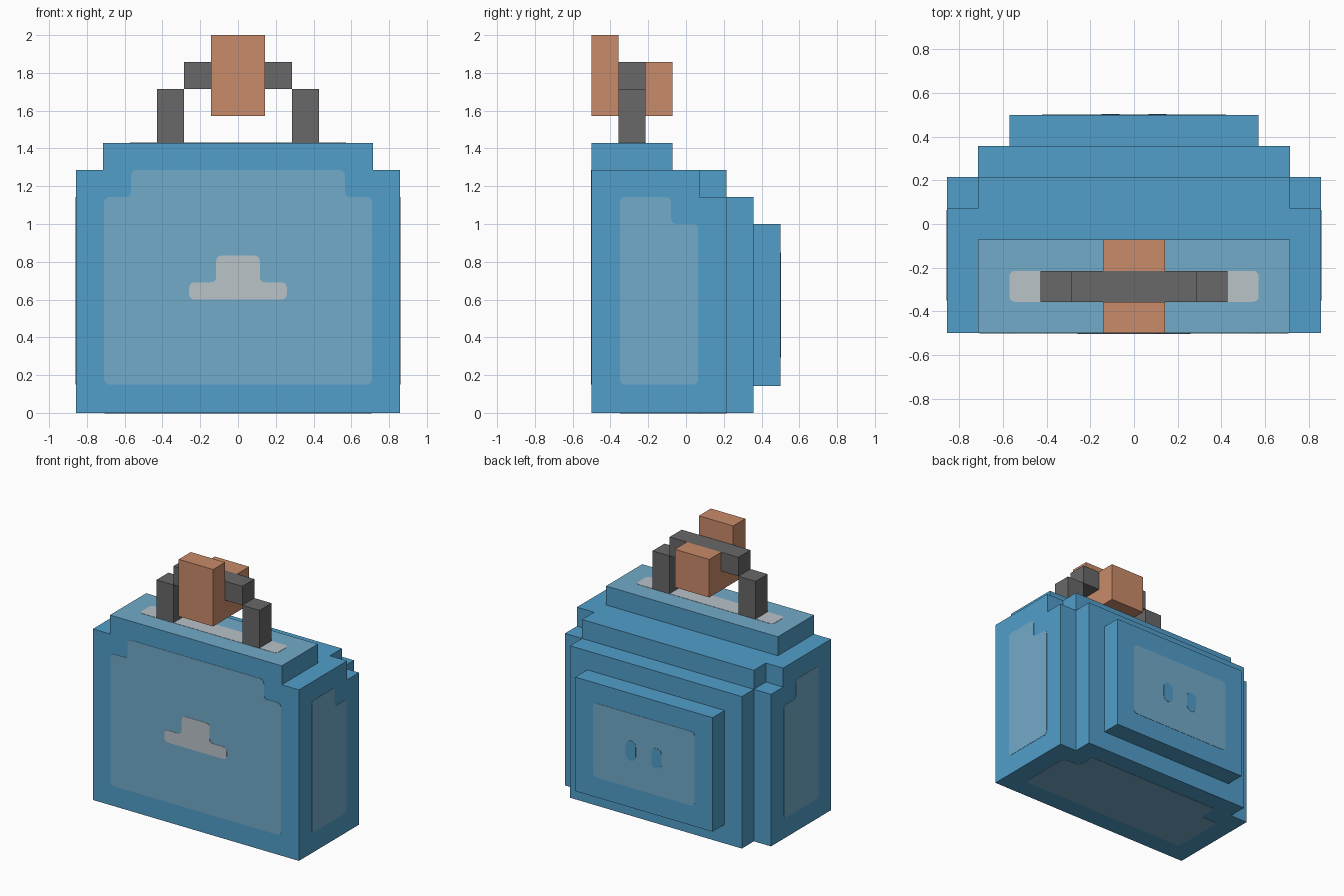
import bpy, bmesh
from itertools import product
from mathutils import Vector

if "Cube" in bpy.data.objects:
    bpy.data.objects.remove(bpy.data.objects["Cube"])

U = 1 / 7  # block size; grid x is -6..6, y is 0..7 from the front, z is 0..14


def material(name, rgb):
    m = bpy.data.materials.new(name)
    m.diffuse_color = (*rgb, 1)
    m.use_nodes = True
    m.node_tree.nodes["Principled BSDF"].inputs["Base Color"].default_value = m.diffuse_color
    return m


BLUE = material("blue", (0.082, 0.342, 0.591))
LIGHT = material("light_blue", (0.171, 0.407, 0.584))
GREY = material("pale_grey", (0.491, 0.546, 0.584))
BROWN = material("tan_leather", (0.584, 0.258, 0.144))
DARK = material("dark_grey", (0.138, 0.138, 0.138))


def world(x, y, z):
    return Vector((x * U, (y - 3.5) * U, z * U))


def finish(name, bm, *mats):
    bmesh.ops.recalc_face_normals(bm, faces=bm.faces)
    me = bpy.data.meshes.new(name)
    bm.to_mesh(me)
    bm.free()
    for m in mats:
        me.materials.append(m)
    ob = bpy.data.objects.new(name, me)
    bpy.context.collection.objects.link(ob)
    return ob


def blocks(name, boxes, *mats, top=None):
    """Join grid boxes (x0, x1, y0, y1, z0, z1) into one outer skin."""
    cells = set()
    for x0, x1, y0, y1, z0, z1 in boxes:
        cells.update(product(range(x0, x1), range(y0, y1), range(z0, z1)))
    bm = bmesh.new()
    for c in cells:
        for axis, side in product(range(3), (0, 1)):
            n = list(c)
            n[axis] += 2 * side - 1
            if tuple(n) in cells:
                continue
            corners = []
            for a, b in ((0, 0), (1, 0), (1, 1), (0, 1)):
                p = list(c)
                p[axis] += side
                p[(axis + 1) % 3] += a
                p[(axis + 2) % 3] += b
                corners.append(bm.verts.new(world(*p)))
            bm.faces.new(corners if side else corners[::-1])
    bmesh.ops.remove_doubles(bm, verts=bm.verts, dist=1e-4)
    bmesh.ops.dissolve_limit(bm, angle_limit=0.02, verts=bm.verts, edges=bm.edges)
    if top is not None:
        for f in bm.faces:
            if f.calc_center_median().z > top * U - 1e-3:
                f.material_index = 1
    return finish(name, bm, *mats)


def rounded(points, r, steps=4):
    """Round every corner of a 2D outline."""
    pts = [Vector(p) for p in points]
    out = []
    for i, p in enumerate(pts):
        a = p + (pts[i - 1] - p).normalized() * r
        b = p + (pts[(i + 1) % len(pts)] - p).normalized() * r
        for k in range(steps + 1):
            t = k / steps
            out.append(a * (1 - t) ** 2 + p * 2 * t * (1 - t) + b * t * t)
    return out


def plate(name, points, place, normal, mat, lift=0.002, r=0.22):
    """Thin painted plate; place maps outline (u, v) to the grid."""
    bm = bmesh.new()
    n = Vector(normal)
    base = [world(*place(p.x, p.y)) for p in rounded(points, r)]
    low = [bm.verts.new(p - n * 0.002) for p in base]
    high = [bm.verts.new(p + n * lift) for p in base]
    bm.faces.new(low[::-1])
    bm.faces.new(high)
    for i in range(len(base)):
        j = (i + 1) % len(base)
        bm.faces.new((low[i], low[j], high[j], high[i]))
    return finish(name, bm, mat)


def rect(x0, x1, y0, y1):
    return [(x0, y0), (x1, y0), (x1, y1), (x0, y1)]


def stepped(w0, w1, y0, y1, y2):
    """Symmetric outline: wide lower part, narrower upper part."""
    half = [(w0, y0), (w0, y1), (w1, y1), (w1, y2)]
    return half + [(-x, y) for x, y in reversed(half)]


# Bag body with stepped back and raised lid
blocks("bag_body", [
    (-6, 6, 0, 4, 0, 9),
    (-6, 6, 4, 5, 0, 8),
    (-5, 5, 4, 5, 0, 9),
    (-5, 5, 5, 6, 0, 8),
    (-5, 5, 0, 3, 9, 10),
], BLUE, LIGHT, top=10)
blocks("back_pocket", [(-4, 4, 6, 7, 1, 7)], BLUE)

# Handle posts, bar and leather wrap
for name, x in (("left_handle_post", -3), ("right_handle_post", 2)):
    blocks(name, [(x, x + 1, 1, 2, 10, 12)], DARK)
blocks("handle_bar", [(-2, 2, 1, 2, 12, 13)], DARK)
blocks("handle_wrap", [
    (-1, 1, 0, 1, 11, 14),
    (-1, 1, 1, 2, 11, 12),
    (-1, 1, 2, 3, 11, 13),
], BROWN)

# Front panel and clasp
front = lambda u, v: (u, 0, v)
plate("front_panel", stepped(4.96, 3.96, 1.05, 8, 9), front, (0, -1, 0), LIGHT)
plate("front_clasp", stepped(1.81, 0.81, 4.2, 4.84, 5.83), front, (0, -1, 0), GREY, 0.004)

# Side panels
side_outline = [(1.05, 1.05), (3.95, 1.05), (3.95, 7), (2.95, 7), (2.95, 8), (1.05, 8)]
for name, s in (("left_side_panel", -1), ("right_side_panel", 1)):
    plate(name, side_outline, lambda u, v: (6 * s, u, v), (s, 0, 0), LIGHT)

# Bottom panel
plate("bottom_panel", stepped(4.95, 3.95, 1.05, 4, 5), lambda u, v: (u, v, 0), (0, 0, -1), LIGHT)

# Strip under the handle
plate("lid_strip", rect(-4, 4, 1, 2), lambda u, v: (u, v, 10), (0, 0, 1), GREY)

# Back pocket panel with two oval marks
back = lambda u, v: (u, 7, v)
plate("back_panel", rect(-2.95, 2.95, 2.05, 5.95), back, (0, 1, 0), LIGHT)
for name, x in (("left_oval_mark", -0.75), ("right_oval_mark", 0.75)):
    plate(name, rect(x - 0.29, x + 0.29, 3.48, 4.52), back, (0, 1, 0), BLUE, 0.004, 0.28)
